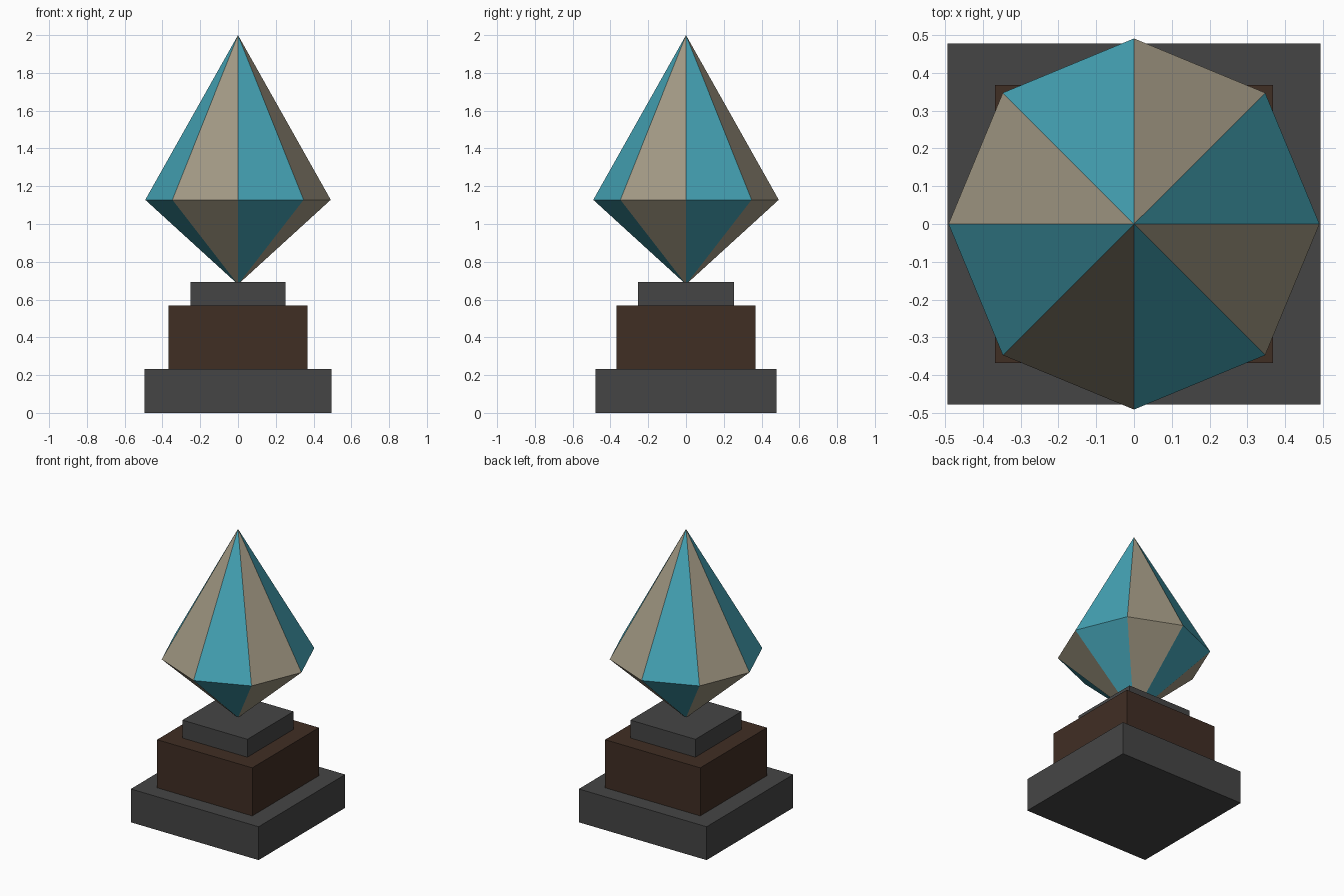
import bpy, bmesh
from math import cos, sin, pi

default = bpy.data.objects.get("Cube")
if default:
    bpy.data.objects.remove(default, do_unlink=True)


def material(name, srgb):
    linear = [((c / 255 + 0.055) / 1.055) ** 2.4 for c in srgb]
    mat = bpy.data.materials.new(name)
    mat.use_nodes = True
    mat.diffuse_color = (*linear, 1)
    mat.node_tree.nodes["Principled BSDF"].inputs["Base Color"].default_value = (*linear, 1)
    return mat


teal = material("teal", (69, 164, 182))
tan = material("tan", (161, 152, 131))
gray = material("dark gray", (69, 69, 69))
brown = material("dark brown", (64, 46, 36))


def add_object(name, bm, mats):
    bmesh.ops.recalc_face_normals(bm, faces=bm.faces)
    mesh = bpy.data.meshes.new(name)
    bm.to_mesh(mesh)
    bm.free()
    for mat in mats:
        mesh.materials.append(mat)
    bpy.context.collection.objects.link(bpy.data.objects.new(name, mesh))


def block(name, width, depth, bottom, top, mat):
    bm = bmesh.new()
    bmesh.ops.create_cube(bm, size=1)
    bmesh.ops.scale(bm, vec=(width, depth, top - bottom), verts=bm.verts)
    bmesh.ops.translate(bm, vec=(0, 0, (top + bottom) / 2), verts=bm.verts)
    add_object(name, bm, [mat])


# Stepped pedestal
block("base_plinth", 0.988, 0.956, 0, 0.233, gray)
block("middle_plinth", 0.736, 0.736, 0.233, 0.569, brown)
block("top_plinth", 0.502, 0.51, 0.569, 0.694, gray)

# Eight-sided crystal: each sector has one colour above and below the waist
SIDES, RADIUS = 8, 0.491
bm = bmesh.new()
tips = [bm.verts.new((0, 0, z)) for z in (0.68, 2)]
waist = [bm.verts.new((RADIUS * cos(2 * pi * i / SIDES),
                       RADIUS * sin(2 * pi * i / SIDES), 1.128)) for i in range(SIDES)]
for i in range(SIDES):
    for tip in tips:
        face = bm.faces.new((waist[i], waist[(i + 1) % SIDES], tip))
        face.material_index = i % 2
add_object("crystal", bm, [teal, tan])
